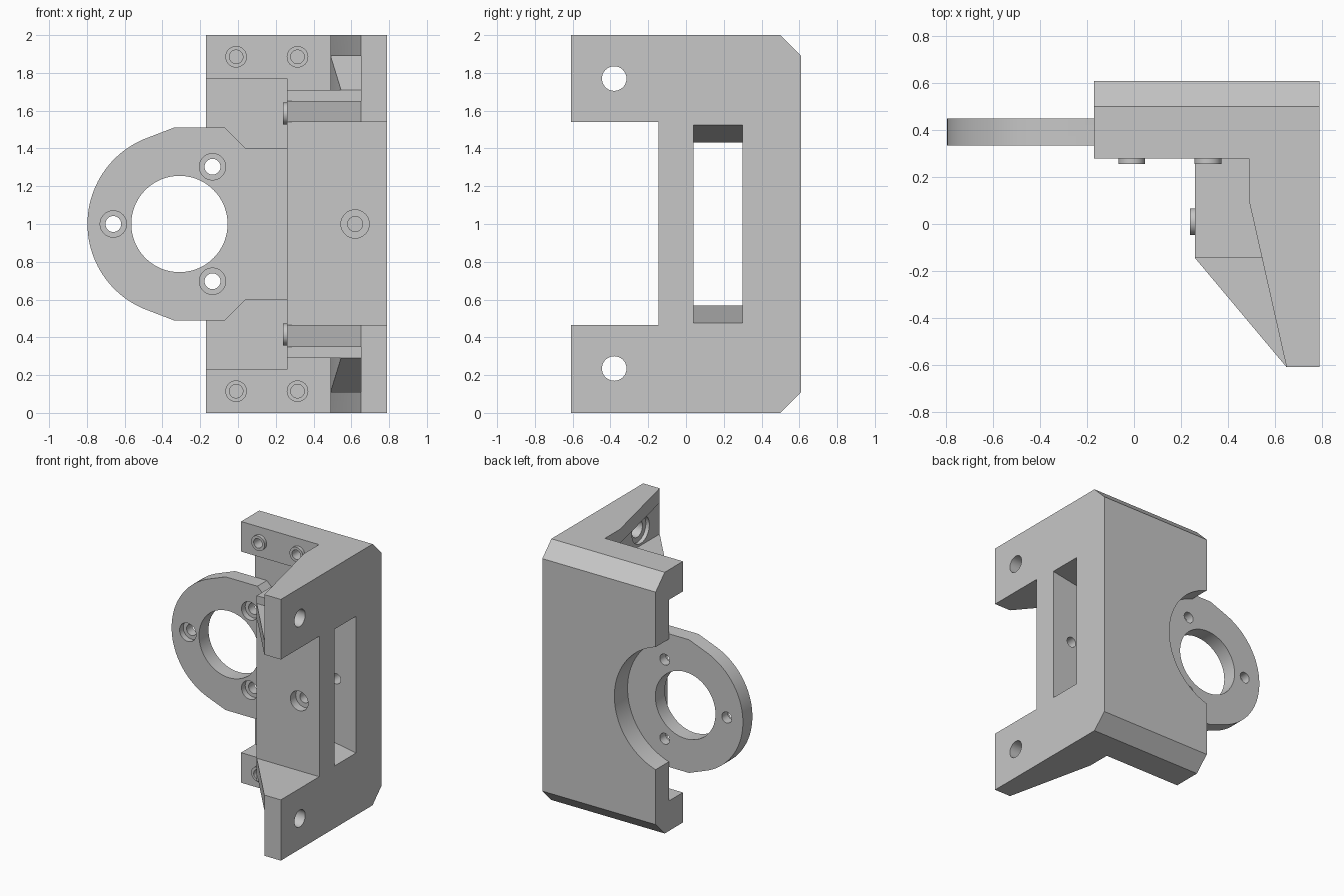
import bpy, bmesh
from math import sin, cos, radians
from mathutils import Vector

if "Cube" in bpy.data.objects:
    bpy.data.objects.remove(bpy.data.objects["Cube"], do_unlink=True)

mat = bpy.data.materials.new("plain grey")
mat.use_nodes = True
GREY = (0.57, 0.57, 0.57, 1)
mat.diffuse_color = GREY
mat.node_tree.nodes["Principled BSDF"].inputs["Base Color"].default_value = GREY


def place(axis, u, v, w):
    return {"x": (w, u, v), "y": (u, w, v), "z": (u, v, w)}[axis]


def prism(name, axis, pts, lo, hi):
    """Extrude a flat outline along an axis."""
    bm = bmesh.new()
    face = bm.faces.new([bm.verts.new(place(axis, u, v, lo)) for u, v in pts])
    ext = bmesh.ops.extrude_face_region(bm, geom=[face])
    move = Vector(place(axis, 0, 0, hi - lo))
    for v in ext["geom"]:
        if isinstance(v, bmesh.types.BMVert):
            v.co += move
    bmesh.ops.recalc_face_normals(bm, faces=bm.faces)
    mesh = bpy.data.meshes.new(name)
    bm.to_mesh(mesh)
    bm.free()
    mesh.materials.append(mat)
    ob = bpy.data.objects.new(name, mesh)
    bpy.context.collection.objects.link(ob)
    return ob


def arc(cu, cv, r, a0, a1, n):
    return [(cu + r * cos(radians(a0 + (a1 - a0) * i / n)),
             cv + r * sin(radians(a0 + (a1 - a0) * i / n))) for i in range(n + 1)]


def rod(axis, u, v, r, lo, hi, n=48):
    return prism("rod", axis, arc(u, v, r, 0, 360, n)[:-1], lo, hi)


def rect(u0, u1, v0, v1):
    return [(u0, v0), (u1, v0), (u1, v1), (u0, v1)]


def combine(base, tool, op):
    mod = base.modifiers.new("join", "BOOLEAN")
    mod.operation, mod.object, mod.solver = op, tool, "EXACT"
    bpy.context.view_layer.objects.active = base
    bpy.ops.object.modifier_apply(modifier=mod.name)
    bpy.data.objects.remove(tool, do_unlink=True)


def add(tool):
    combine(bracket, tool, "UNION")


def cut(tool):
    combine(bracket, tool, "DIFFERENCE")


def flip(pts):
    return [(u, 2 - v) for u, v in pts]


FRONT = -0.145

# L-shaped back plate and side wall
bracket = prism("motor_bracket", "z",
                [(-.17, .61), (-.17, .28), (.49, .28), (.49, .10),
                 (.65, -.61), (.79, -.61), (.79, .61)], 0, 2)

# Slanted gussets and central block
add(prism("gusset", "z", [(.26, FRONT), (.65, -.61), (.72, -.61),
                          (.72, .4), (.26, .4)], .35, 1.65))
cut(prism("wall_notch", "x", rect(-.8, FRONT, .465, 1.54), -.5, 1))
add(prism("block", "z", rect(.26, .72, FRONT, .4), .29, 1.71))

# Chamfered back edges and sloped arm pockets, top and bottom
chamfer = [(.50, 2), (.50, 2.1), (.75, 2.1), (.75, 1.75)]
chamfer = [(.49, 2.01), (.49, 2.2), (.8, 2.2), (.8, 1.70)]
pocket = [(-.7, 1.65), (FRONT, 1.65), (FRONT, 1.71), (.10, 1.89), (-.7, 1.89)]
for side in (lambda p: p, flip):
    cut(prism("chamfer", "x", side(chamfer), -.5, 1))
    cut(prism("arm_pocket", "x", side(pocket), .2, .65))

# Front recess, round back pocket and tapered side slot
cut(prism("recess", "y", rect(-.4, .26, .23, 1.77), .1, .45))
cut(rod("y", -.31, 1, .49, .45, .8, 96))
cut(prism("slot", "y", [(.20, .58), (.80, .475), (.80, 1.525), (.20, 1.42)], .04, .30))

# Round mounting flange
add(prism("flange", "y", arc(-.31, 1, .487, 113, 247, 44) +
          [(-.34, .49), (-.07, .49), (.04, .60), (.30, .60),
           (.30, 1.40), (.04, 1.40), (-.07, 1.51), (-.34, 1.51)], .335, .45))
cut(rod("y", -.31, 1, .255, .2, .7, 72))
for angle in (60, 180, 300):
    u, v = -.31 + .35 * cos(radians(angle)), 1 + .35 * sin(radians(angle))
    cut(rod("y", u, v, .042, .2, .7, 32))
    cut(rod("y", u, v, .07, .2, .38, 32))

# Screw collars on the back plate and the block
for z in (.115, 1.885):
    for x in (-.01, .315):
        add(rod("y", x, z, .057, .255, .32, 32))
        cut(rod("y", x, z, .036, .2, .45, 32))
for z in (.415, 1.585):
    add(rod("x", .01, z, .057, .238, .3, 32))
    cut(rod("x", .01, z, .036, .2, .4, 32))

# Arm screw holes with inner counterbores
for z in (.235, 1.77):
    cut(rod("x", -.38, z, .065, .5, .9))
    cut(rod("x", -.38, z, .105, .5, .68))

# Front screw hole into the slot
cut(rod("y", .62, 1, .04, -.3, .4, 32))
cut(rod("y", .62, 1, .075, -.3, -.08, 32))

# Smooth round walls, sharp edges
bpy.ops.object.select_all(action="DESELECT")
bracket.select_set(True)
bpy.context.view_layer.objects.active = bracket
bpy.ops.object.shade_smooth_by_angle(angle=radians(25))
